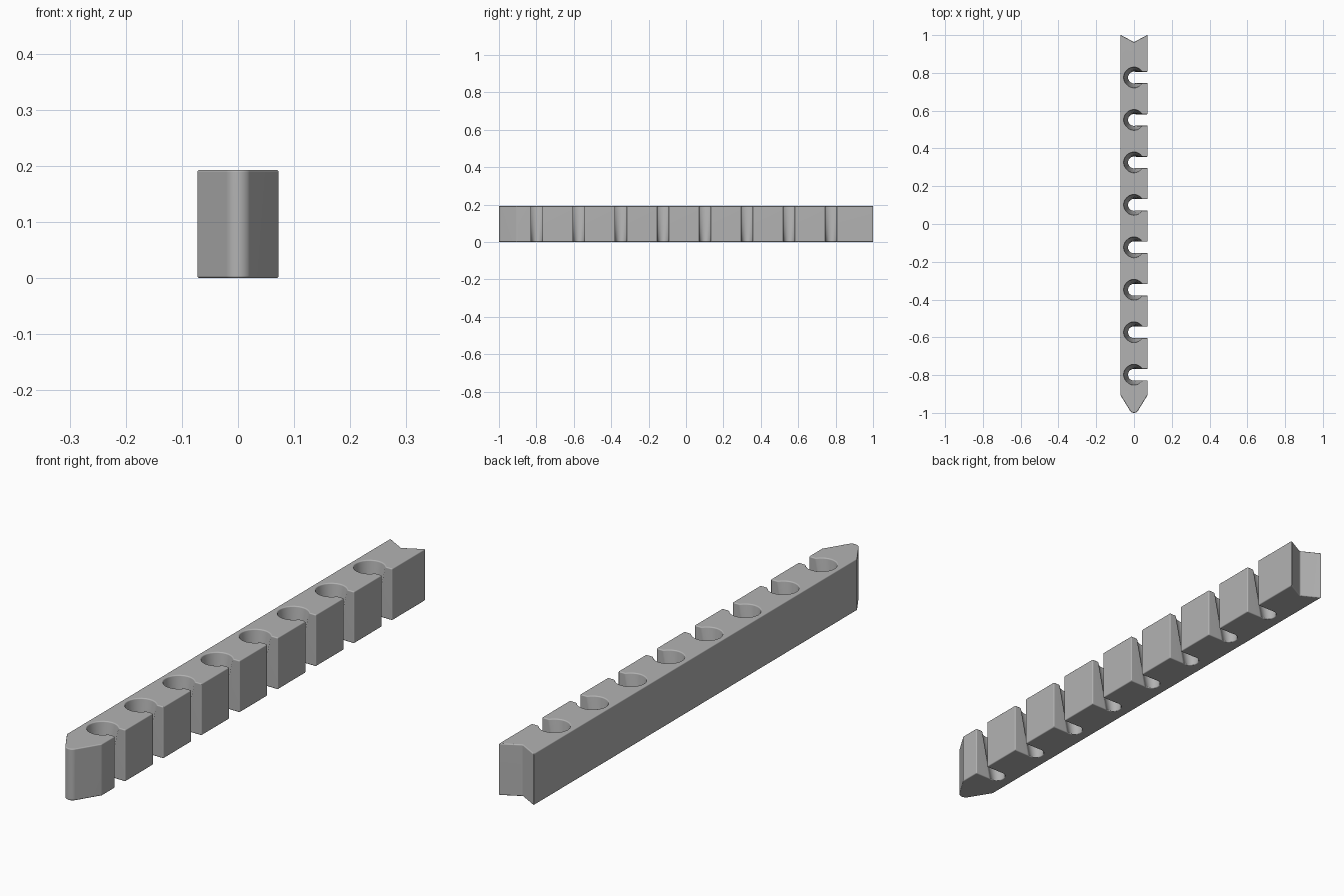
import bpy
import bmesh
from math import sin, cos, asin, pi, radians

cube = bpy.data.objects.get("Cube")
if cube:
    bpy.data.objects.remove(cube)

HALF_W, HEIGHT = 0.0725, 0.193
SLOT = 0.03                      # half width of each side slot
HOLE_TOP, HOLE_BOTTOM = 0.054, 0.031
NOTCHES, FIRST, PITCH = 8, -0.798, 0.2248
STEPS = 20


def nose():
    """Rounded point at the front end."""
    r = 0.025
    ends = radians(-146), radians(-34)
    return [(r * cos(a), r - 1 + r * sin(a))
            for a in (ends[0] + (ends[1] - ends[0]) * i / 8 for i in range(9))]


def notch(y, r):
    """Keyhole: slot from the +x side opening into a round hole."""
    a = asin(SLOT / r)
    arc = [-a - (2 * pi - 2 * a) * i / STEPS for i in range(STEPS + 1)]
    return ([(HALF_W, y - SLOT)]
            + [(r * cos(t), y + r * sin(t)) for t in arc]
            + [(HALF_W, y + SLOT)])


def outline(r):
    pts = nose() + [(HALF_W, -0.905)]
    for i in range(NOTCHES):
        pts += notch(FIRST + PITCH * i, r)
    # V-shaped recess at the back end
    return pts + [(HALF_W, 1.002), (0, 0.963), (-HALF_W, 1.002), (-HALF_W, -0.905)]


# Loft the bar between its bottom and top outlines, so the holes taper
bm = bmesh.new()
low = [bm.verts.new((x, y, 0)) for x, y in outline(HOLE_BOTTOM)]
high = [bm.verts.new((x, y, HEIGHT)) for x, y in outline(HOLE_TOP)]
n = len(low)
for i in range(n):
    j = (i + 1) % n
    bm.faces.new((low[i], low[j], high[j], high[i]))
bm.faces.new(high)
bm.faces.new(low[::-1])
mesh = bpy.data.meshes.new("notched_bar")
bm.to_mesh(mesh)
bm.free()
bar = bpy.data.objects.new("notched_bar", mesh)
bpy.context.collection.objects.link(bar)

# Plain grey material
grey = bpy.data.materials.new("grey")
grey.use_nodes = True
colour = (0.45, 0.45, 0.45, 1)
grey.diffuse_color = colour
grey.node_tree.nodes["Principled BSDF"].inputs["Base Color"].default_value = colour
mesh.materials.append(grey)

# Softened edges and smooth hole walls
bpy.ops.object.select_all(action="DESELECT")
bar.select_set(True)
bpy.context.view_layer.objects.active = bar
bevel = bar.modifiers.new("soft_edges", "BEVEL")
bevel.width = 0.004
bevel.segments = 3
bevel.limit_method = "ANGLE"
bevel.angle_limit = radians(20)
bevel.use_clamp_overlap = False
bpy.ops.object.modifier_apply(modifier=bevel.name)
bpy.ops.object.shade_smooth_by_angle(angle=radians(35))
weighted = bar.modifiers.new("flat_faces", "WEIGHTED_NORMAL")
weighted.keep_sharp = True
